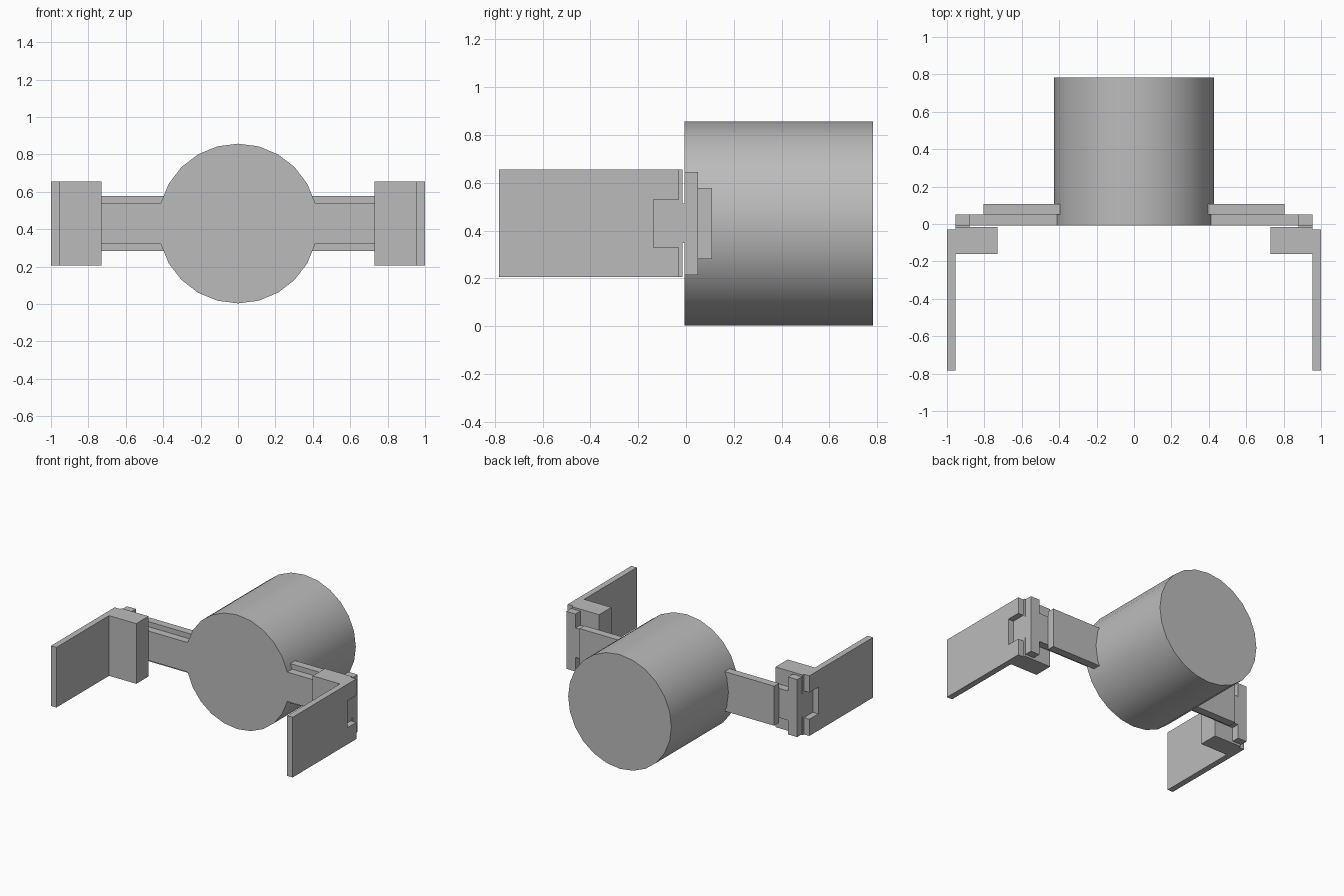
import bpy, bmesh, math
from mathutils import Matrix

if "Cube" in bpy.data.objects:
    bpy.data.objects.remove(bpy.data.objects["Cube"], do_unlink=True)

grey = bpy.data.materials.new("plain grey")
grey.use_nodes = True
colour = (0.5, 0.5, 0.5, 1)
grey.diffuse_color = colour
grey.node_tree.nodes["Principled BSDF"].inputs["Base Color"].default_value = colour

MID = 0.43  # height of the centre axis


def finish(name, bm):
    bmesh.ops.recalc_face_normals(bm, faces=bm.faces)
    mesh = bpy.data.meshes.new(name)
    bm.to_mesh(mesh)
    bm.free()
    mesh.materials.append(grey)
    obj = bpy.data.objects.new(name, mesh)
    bpy.context.collection.objects.link(obj)
    return obj


def prism(name, outline, place, low, high):
    """Extrude a 2D outline from low to high; place maps (a, b, depth) to xyz."""
    bm = bmesh.new()
    rings = [[bm.verts.new(place(a, b, d)) for a, b in outline] for d in (low, high)]
    bm.faces.new(rings[0])
    bm.faces.new(rings[1])
    n = len(outline)
    for i in range(n):
        j = (i + 1) % n
        bm.faces.new((rings[0][i], rings[0][j], rings[1][j], rings[1][i]))
    return finish(name, bm)


def box(name, x, y, half):
    """Box centred on the axis height."""
    outline = [(x[0], y[0]), (x[1], y[0]), (x[1], y[1]), (x[0], y[1])]
    return prism(name, outline, lambda a, b, d: (a, b, MID + d), -half, half)


# round case
bm = bmesh.new()
bmesh.ops.create_cone(bm, cap_ends=True, segments=24, radius1=0.427, radius2=0.427, depth=0.79,
                      matrix=Matrix.Translation((0, 0.388, MID)) @ Matrix.Rotation(math.pi / 2, 4, "X"))
case = finish("round_case", bm)
bpy.context.view_layer.objects.active = case
case.select_set(True)
bpy.ops.object.shade_smooth_by_angle(angle=math.radians(30))

parts = []
# arm: wide rear strip, narrow front strip with a T-shaped end
parts.append(box("rear_strip", (0.38, 0.805), (0.05, 0.108), 0.148))
tee = [(0.38, -0.11), (0.88, -0.11), (0.88, -0.215), (0.955, -0.215),
       (0.955, 0.215), (0.88, 0.215), (0.88, 0.11), (0.38, 0.11)]
parts.append(prism("front_strip", tee, lambda a, b, d: (a, d, MID + b), -0.007, 0.05))
parts.append(box("tongue", (0.88, 0.955), (-0.03, 0.0), 0.083))

# clasp: block and side plate with a notch at its rear edge
parts.append(box("clasp_block", (0.73, 0.955), (-0.16, -0.015), 0.225))
notched = [(-0.782, -0.225), (-0.03, -0.225), (-0.03, -0.1), (-0.135, -0.1),
           (-0.135, 0.1), (-0.03, 0.1), (-0.03, 0.225), (-0.782, 0.225)]
parts.append(prism("side_plate", notched, lambda a, b, d: (d, a, MID + b), 0.955, 1.0))

# mirror each part to the other side
for part in parts:
    mirror = part.modifiers.new("Mirror", "MIRROR")
    mirror.use_axis[0] = True
